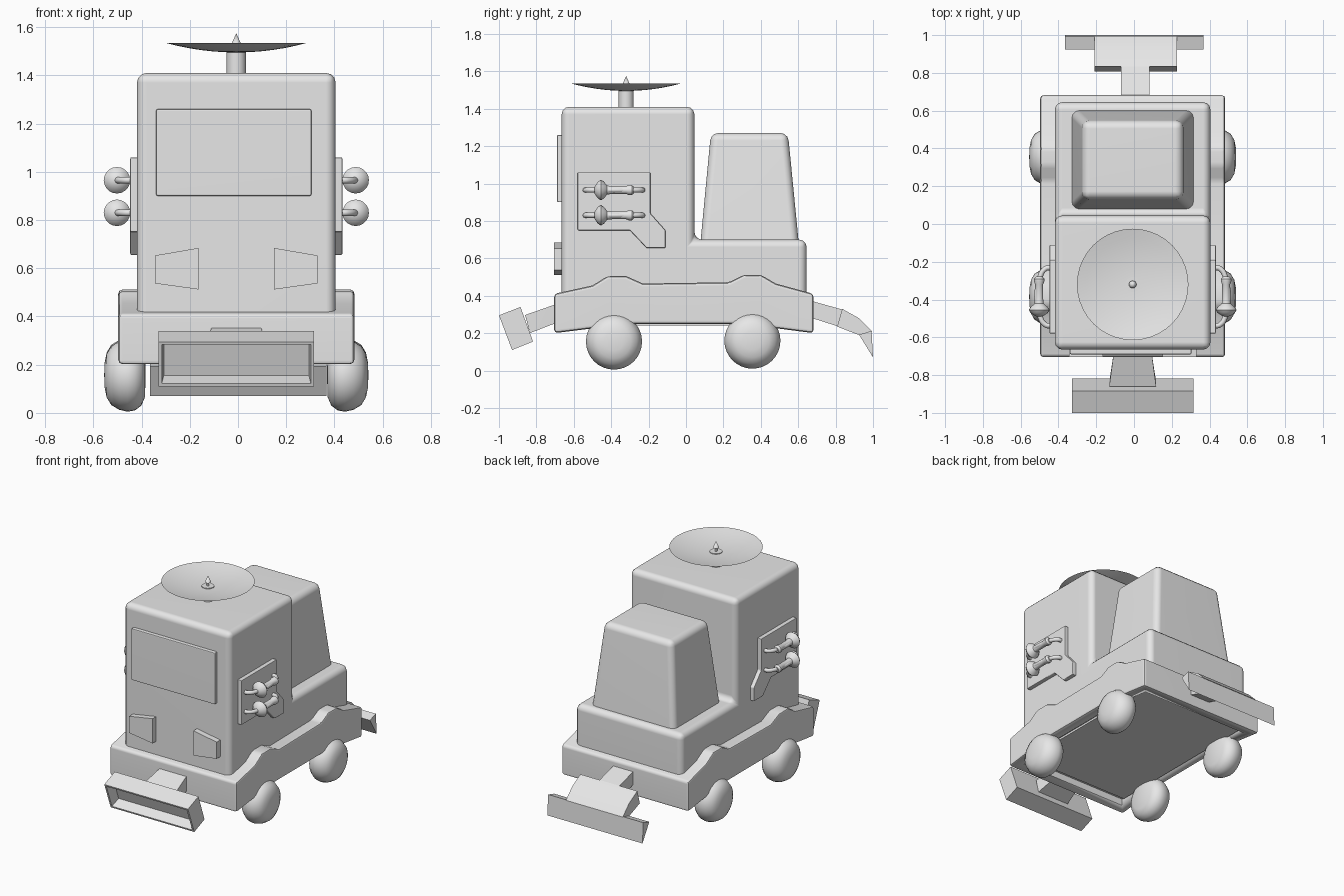
import bpy, bmesh, math
from mathutils import Vector, Matrix

cube = bpy.data.objects.get("Cube")
if cube:
    bpy.data.objects.remove(cube, do_unlink=True)

CX = -0.007  # centre line of the vehicle

grey = bpy.data.materials.new("plain_grey")
grey.use_nodes = True
grey.diffuse_color = (0.8, 0.8, 0.8, 1)
grey.node_tree.nodes["Principled BSDF"].inputs["Base Color"].default_value = (0.8, 0.8, 0.8, 1)


def finish(name, bm, bevel=0.0, segments=3, angle=38):
    """Bevel sharp edges, make the object, smooth it and keep flat faces flat."""
    bmesh.ops.recalc_face_normals(bm, faces=bm.faces)
    if bevel:
        edges = [e for e in bm.edges if e.calc_face_angle(0) > math.radians(25)]
        bmesh.ops.bevel(bm, geom=edges, offset=bevel, segments=segments,
                        profile=0.5, affect='EDGES', clamp_overlap=True)
    mesh = bpy.data.meshes.new(name)
    bm.to_mesh(mesh)
    bm.free()
    mesh.materials.append(grey)
    ob = bpy.data.objects.new(name, mesh)
    bpy.context.collection.objects.link(ob)
    bpy.ops.object.select_all(action='DESELECT')
    ob.select_set(True)
    bpy.context.view_layer.objects.active = ob
    bpy.ops.object.shade_smooth_by_angle(angle=math.radians(angle))
    if bevel:
        ob.modifiers.new("weighted", 'WEIGHTED_NORMAL').keep_sharp = True
    return ob


def prism_mesh(profile, a, b, axis='X'):
    """Extrude a profile (y,z along X, or x,z along Y) from a to b."""
    bm = bmesh.new()
    if axis == 'X':
        pts, shift = [(a, p, q) for p, q in profile], (b - a, 0, 0)
    else:
        pts, shift = [(p, a, q) for p, q in profile], (0, b - a, 0)
    face = bm.faces.new([bm.verts.new(p) for p in pts])
    ext = bmesh.ops.extrude_face_region(bm, geom=[face])
    verts = [g for g in ext["geom"] if isinstance(g, bmesh.types.BMVert)]
    bmesh.ops.translate(bm, verts=verts, vec=shift)
    return bm


def prism(name, profile, a, b, axis='X', bevel=0.0, segments=3):
    return finish(name, prism_mesh(profile, a, b, axis), bevel, segments)


def loft(name, ends, bevel=0.0):
    """Symmetric solid: each (half width, y, z) gives a left and a right corner."""
    bm = bmesh.new()
    for w, y, z in ends:
        for s in (-1, 1):
            bm.verts.new((CX + s * w, y, z))
    bmesh.ops.convex_hull(bm, input=bm.verts)
    bmesh.ops.dissolve_limit(bm, angle_limit=0.02, verts=bm.verts, edges=bm.edges)
    return finish(name, bm, bevel)


def lathe(name, profile, centre, axis='Z', steps=32):
    """Spin (radius, height) points round an axis through the centre."""
    bm = bmesh.new()
    verts = [bm.verts.new((r, 0, h)) for r, h in profile]
    edges = [bm.edges.new(pair) for pair in zip(verts, verts[1:])]
    bmesh.ops.spin(bm, geom=verts + edges, cent=(0, 0, 0), axis=(0, 0, 1),
                   angle=math.tau, steps=steps, use_merge=True)
    bmesh.ops.remove_doubles(bm, verts=bm.verts, dist=0.0005)
    turn = Vector((0, 0, 1)).rotation_difference(
        Vector({'X': (1, 0, 0), '-X': (-1, 0, 0), 'Y': (0, 1, 0), 'Z': (0, 0, 1)}[axis]))
    bm.transform(Matrix.Translation(centre) @ turn.to_matrix().to_4x4())
    return finish(name, bm)


# Main body: tall cab with a low rear deck
prism("body", [(-0.665, 0.3), (-0.665, 1.41), (0.045, 1.41), (0.045, 0.7),
               (0.645, 0.7), (0.645, 0.3)], CX - 0.412, CX + 0.412, bevel=0.04)

# Tapered rear hopper
loft("rear_hopper", [(0.326, 0.075, 0.66), (0.326, 0.605, 0.66),
                     (0.265, 0.133, 1.27), (0.265, 0.545, 1.27)], bevel=0.04)

# Chassis with raised wheel arches and a recessed underside
arches = [(-0.705, 0.2), (-0.705, 0.41), (-0.5, 0.455), (-0.42, 0.505), (-0.32, 0.505),
          (-0.23, 0.465), (0.23, 0.472), (0.31, 0.512), (0.4, 0.512), (0.48, 0.465),
          (0.682, 0.41), (0.682, 0.2), (0.3, 0.25), (-0.3, 0.25)]
chassis = prism("chassis", arches, CX - 0.49, CX + 0.49, bevel=0.018, segments=2)
cutter = prism("underside_cutter", [(-0.63, 0.1), (-0.63, 0.256), (0.61, 0.256), (0.61, 0.1)],
               CX - 0.42, CX + 0.42)
cutter.hide_render = True
cutter.hide_viewport = True
cut = chassis.modifiers.new("underside", 'BOOLEAN')
cut.operation = 'DIFFERENCE'
cut.object = cutter
prism("floor_plate", [(-0.6, 0.242), (-0.6, 0.27), (0.58, 0.27), (0.58, 0.242)],
      CX - 0.41, CX + 0.41)

# Windscreen and front lamps
prism("windscreen", [(-0.34, 0.9), (0.305, 0.9), (0.305, 1.26), (-0.34, 1.26)],
      -0.69, -0.64, 'Y', bevel=0.008, segments=2)

# Parts that repeat on both sides
for s, side in ((1, "left"), (-1, "right")):
    lamp = [(0.157, 0.512), (0.337, 0.537), (0.337, 0.653), (0.157, 0.684)]
    prism(side + "_lamp", [(CX + s * x, z) for x, z in lamp], -0.705, -0.64, 'Y')

    prism(side + "_panel", [(-0.58, 0.75), (-0.58, 1.06), (-0.19, 1.06), (-0.19, 0.84),
                            (-0.11, 0.75), (-0.11, 0.655), (-0.21, 0.655), (-0.3, 0.75)],
          CX + s * 0.39, CX + s * 0.44, bevel=0.006, segments=2)

    # Two pipes, each with a flange and a sleeve
    for z, level in ((0.965, "upper"), (0.83, "lower")):
        label = side + "_" + level
        curve = bpy.data.curves.new(label + "_pipe", 'CURVE')
        curve.dimensions = '3D'
        curve.bevel_depth = 0.014
        curve.bevel_resolution = 2
        curve.resolution_u = 6
        curve.use_fill_caps = True
        spline = curve.splines.new('BEZIER')
        path = [(0.42, -0.535), (0.46, -0.535), (0.495, -0.47),
                (0.495, -0.3), (0.46, -0.235), (0.42, -0.235)]
        spline.bezier_points.add(len(path) - 1)
        for point, (x, y) in zip(spline.bezier_points, path):
            point.co = (CX + s * x, y, z)
            point.handle_left_type = point.handle_right_type = 'AUTO'
        curve.materials.append(grey)
        bpy.context.collection.objects.link(bpy.data.objects.new(label + "_pipe", curve))
        lathe(label + "_flange", [(0, -0.035), (0.02, -0.033), (0.045, -0.016), (0.055, 0),
                                  (0.045, 0.016), (0.024, 0.033), (0.021, 0.06), (0.021, 0.135),
                                  (0.027, 0.15), (0.027, 0.165), (0.016, 0.178), (0, 0.178)],
              (CX + s * 0.495, -0.455, z), 'Y', 20)

    # Rounded balloon wheels
    for y, z, end in ((-0.385, 0.155, "front"), (0.355, 0.16, "rear")):
        lathe(end + "_" + side + "_wheel",
              [(0, 0), (0.09, 0.003), (0.125, 0.018), (0.145, 0.045), (0.15, 0.075),
               (0.142, 0.11), (0.122, 0.143), (0.09, 0.162), (0.05, 0.17), (0, 0.172)],
              (CX + s * 0.376, y, z), 'X' if s > 0 else '-X', 32)

# Roof dish on a short mast
lathe("dish_mast", [(0, 1.38), (0.04, 1.38), (0.04, 1.505), (0, 1.505)], (CX, -0.32, 0), steps=24)
bowl = [(0.295 * k / 6, 1.495 + 0.04 * (k / 6) ** 2) for k in range(7)]
rim = [(r, z + 0.005 * (1 - r / 0.3)) for r, z in reversed(bowl)]
lathe("dish", bowl + rim, (CX, -0.32, 0), steps=40)
lathe("dish_spike", [(0, 1.498), (0.008, 1.5), (0.008, 1.53), (0.02, 1.53), (0, 1.575)],
      (CX, -0.32, 0), steps=16)

# Front arm and tilted scoop with a recessed face
loft("front_arm", [(0.1, -0.68, 0.36), (0.1, -0.68, 0.26),
                   (0.124, -0.86, 0.297), (0.124, -0.835, 0.2)])
bm = prism_mesh([(-1.0, 0.295), (-0.885, 0.34), (-0.818, 0.155), (-0.93, 0.11)],
                CX - 0.322, CX + 0.322)
bmesh.ops.recalc_face_normals(bm, faces=bm.faces)
front = min(bm.faces, key=lambda f: f.normal.y)
bmesh.ops.inset_individual(bm, faces=[front], thickness=0.018, depth=0)
bmesh.ops.inset_individual(bm, faces=[front], thickness=0.012, depth=-0.07)
finish("front_scoop", bm)

# Rear arm, bracket and wedge blade
prism("rear_arm", [(0.66, 0.375), (0.84, 0.325), (0.81, 0.237), (0.66, 0.285)],
      -0.07, 0.083)
prism("rear_bracket", [(0.835, 0.33), (0.925, 0.28), (0.995, 0.21), (0.925, 0.19),
                       (0.808, 0.235)], -0.21, 0.228)
prism("rear_blade", [(0.925, 0.192), (0.992, 0.212), (1.0, 0.07)], -0.365, 0.367)
